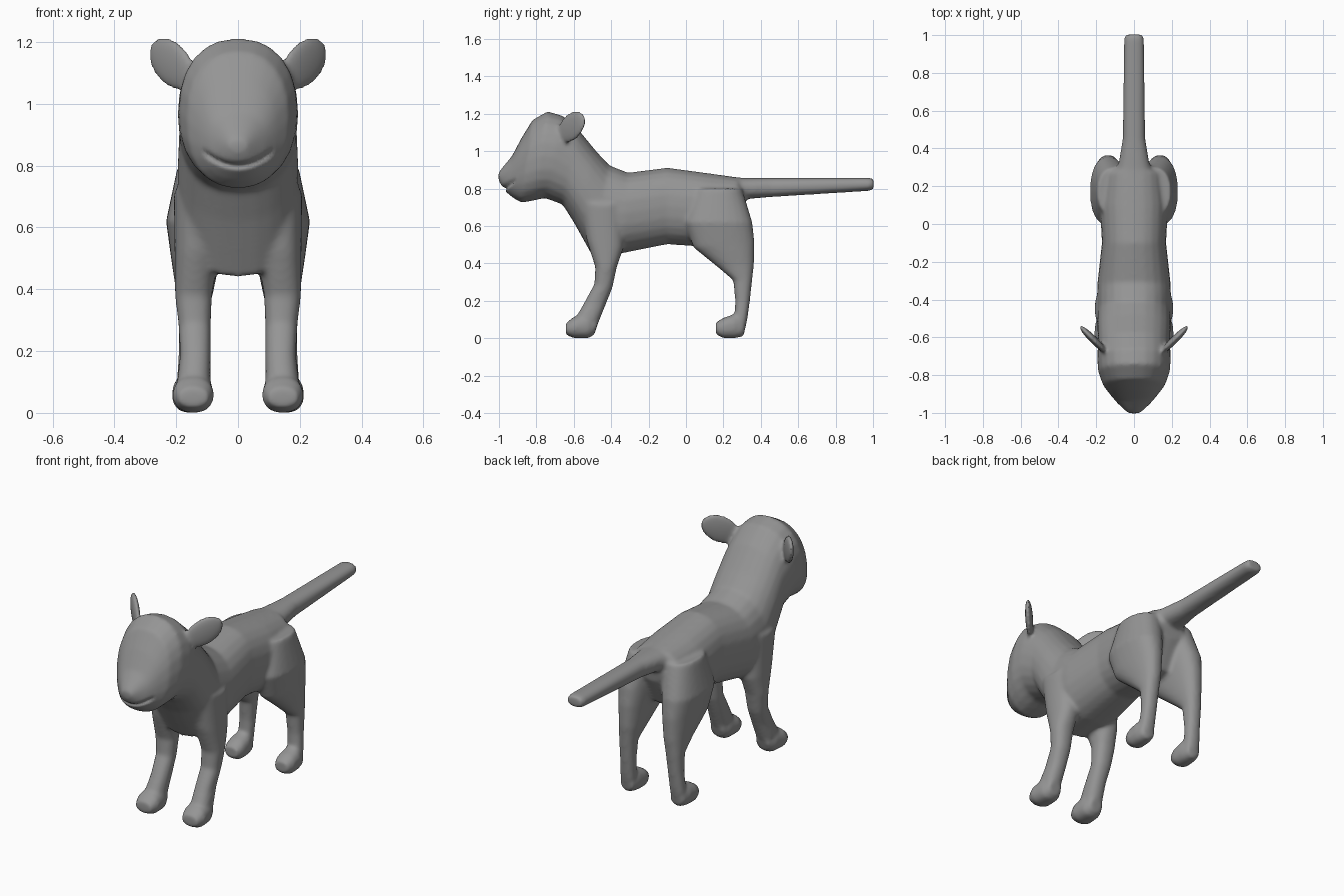
import bpy, bmesh, math
from mathutils import Vector, Matrix

if "Cube" in bpy.data.objects:
    bpy.data.objects.remove(bpy.data.objects["Cube"])

grey = bpy.data.materials.new("grey_coat")
grey.use_nodes = True
colour = (0.3, 0.3, 0.3, 1)
grey.diffuse_color = colour
grey.node_tree.nodes["Principled BSDF"].inputs["Base Color"].default_value = colour

bm = bmesh.new()
SIDES = 24


def loft(sections, side=1, power=2.3):
    """Skin rings given by two opposite edge points (y, z), centre x and half width."""
    rings = []
    for ya, za, yb, zb, cx, rx in sections:
        a, b = Vector((0, ya, za)), Vector((0, yb, zb))
        mid, half = (a + b) / 2, (a - b) / 2
        ring = []
        for i in range(SIDES):
            t = math.tau * i / SIDES
            c, s = math.cos(t), math.sin(t)
            c = math.copysign(abs(c) ** (2 / power), c)
            s = math.copysign(abs(s) ** (2 / power), s)
            ring.append(bm.verts.new(mid + half * s + Vector((side * cx + rx * c, 0, 0))))
        rings.append(ring)
    faces = [bm.faces.new(rings[0]), bm.faces.new(rings[-1])]
    for p, q in zip(rings, rings[1:]):
        for i in range(SIDES):
            j = (i + 1) % SIDES
            faces.append(bm.faces.new((p[i], p[j], q[j], q[i])))
    bmesh.ops.recalc_face_normals(bm, faces=faces)


def ellipsoid(centre, axes):
    """Sphere stretched along three axis vectors."""
    m = Matrix(axes).transposed().to_4x4()
    m.translation = centre
    made = bmesh.ops.create_uvsphere(bm, u_segments=24, v_segments=14, radius=1, matrix=m)
    faces = list({f for v in made["verts"] for f in v.link_faces})
    bmesh.ops.recalc_face_normals(bm, faces=faces)


# Trunk, neck and head
loft([
    (.33, .81, .31, .68, 0, .07), (.28, .86, .23, .52, 0, .16),
    (.10, .885, .08, .49, 0, .18), (-.10, .912, -.10, .503, 0, .17),
    (-.31, .885, -.34, .455, 0, .195), (-.41, .925, -.50, .44, 0, .195),
    (-.48, 1.0, -.60, .62, 0, .195), (-.57, 1.11, -.66, .715, 0, .19),
    (-.66, 1.19, -.755, .75, 0, .195), (-.74, 1.213, -.82, .735, 0, .19),
    (-.82, 1.168, -.88, .725, 0, .165), (-.88, 1.07, -.925, .75, 0, .125),
    (-.93, .975, -.96, .78, 0, .09), (-.98, .915, -.98, .803, 0, .055),
    (-1.003, .885, -1.0, .84, 0, .03)])

# Nose
ellipsoid((0, -.972, .862), ((.045, 0, 0), (0, .033, 0), (0, 0, .026)))

# Tail
loft([(.20, .86, .20, .68, 0, .12), (.33, .858, .33, .745, 0, .08),
      (.45, .857, .45, .755, 0, .06), (.98, .859, .98, .788, 0, .053),
      (1.003, .852, 1.003, .797, 0, .047)])

for side in (1, -1):
    # Front leg and paw
    loft([(-.57, .72, -.33, .72, .125, .083), (-.53, .52, -.335, .48, .135, .07),
          (-.485, .38, -.37, .38, .144, .06), (-.49, .29, -.393, .27, .14, .052),
          (-.55, .18, -.425, .19, .138, .05), (-.59, .11, -.465, .09, .143, .054)], side)
    loft([(-.465, .10, -.49, .02, .143, .04), (-.53, .13, -.52, 0, .143, .062),
          (-.60, .115, -.60, 0, .145, .067), (-.643, .08, -.643, .02, .145, .05)], side)
    # Hind leg and paw
    loft([(.04, .80, .30, .80, .10, .095), (-.01, .62, .355, .62, .135, .098),
          (.04, .485, .366, .52, .137, .08), (.17, .38, .364, .40, .14, .06),
          (.253, .31, .354, .31, .146, .047), (.263, .20, .342, .20, .15, .042),
          (.258, .10, .328, .10, .155, .044), (.25, .03, .31, .02, .157, .042)], side)
    loft([(.315, .09, .308, .01, .157, .04), (.26, .13, .26, 0, .157, .055),
          (.20, .11, .20, 0, .157, .057), (.16, .085, .16, .02, .157, .042)], side)
    # Ear: a thin leaf leaning up, out and back
    along = Vector((.6 * side, .6, .55)).normalized()
    thin = Vector((side, -1, 0)).normalized()
    across = thin.cross(along)
    ellipsoid((.215 * side, -.612, 1.13), (along * .115, across * .075, thin * .02))

mesh = bpy.data.meshes.new("animal_body")
bm.to_mesh(mesh)
bm.free()
body = bpy.data.objects.new("animal_body", mesh)
bpy.context.collection.objects.link(body)
bpy.context.view_layer.objects.active = body
body.select_set(True)

# Fuse the parts into one skin and soften the joins
fuse = body.modifiers.new("fuse", "REMESH")
fuse.mode = "VOXEL"
fuse.voxel_size = 0.01
soften = body.modifiers.new("soften", "SMOOTH")
soften.factor = 0.5
soften.iterations = 10
for name in ("fuse", "soften"):
    bpy.ops.object.modifier_apply(modifier=name)

# Mouth: a curved crease pressed into the muzzle
for v in body.data.vertices:
    x, y, z = v.co
    if y < -.85 and abs(x) < .12:
        line = .80 + 3.5 * x * x
        depth = .016 * math.exp(-((z - line) / .009) ** 2) * min(1, (.12 - abs(x)) / .03)
        v.co.y += depth
        v.co.x *= 1 - depth * 3

body.data.materials.clear()
body.data.materials.append(grey)
bpy.ops.object.shade_smooth()
